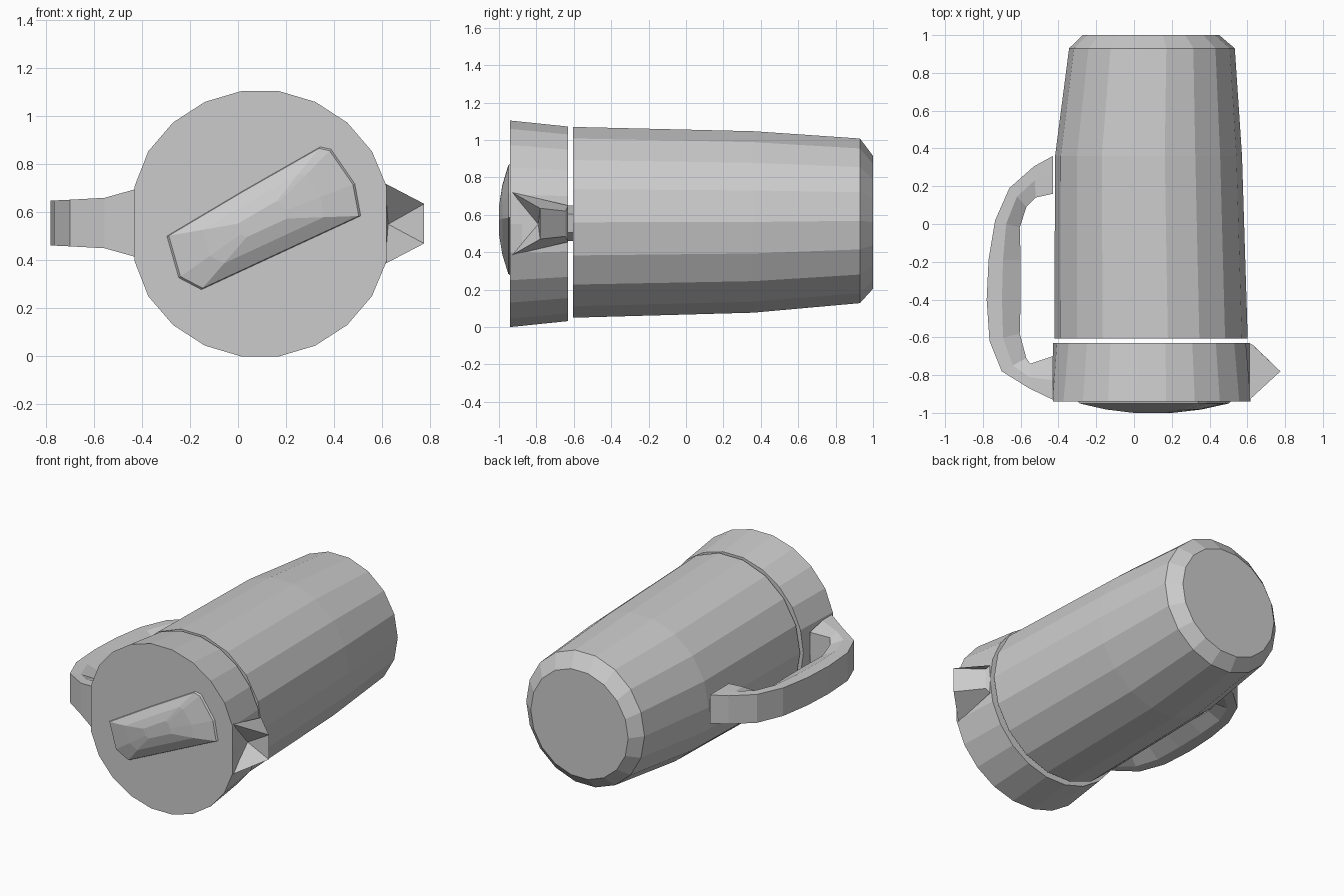
import bpy, bmesh
from math import cos, sin, pi

CX, CZ = 0.092, 0.555


def loft(name, rings, apex=None):
    """Skin a list of equal-length point rings and cap both ends."""
    bm = bmesh.new()
    vs = [[bm.verts.new(p) for p in r] for r in rings]
    n = len(vs[0])
    for a, b in zip(vs, vs[1:]):
        for i in range(n):
            j = (i + 1) % n
            bm.faces.new((a[i], a[j], b[j], b[i]))
    bm.faces.new(vs[0])
    if apex:
        tip = bm.verts.new(apex)
        for i in range(n):
            bm.faces.new((vs[-1][i], vs[-1][(i + 1) % n], tip))
    else:
        bm.faces.new(vs[-1])
    bmesh.ops.recalc_face_normals(bm, faces=bm.faces)
    me = bpy.data.meshes.new(name)
    bm.to_mesh(me)
    bm.free()
    ob = bpy.data.objects.new(name, me)
    bpy.context.collection.objects.link(ob)
    return ob


def ring(y, rx, rz, n, cx=CX, cz=CZ, lo=-9, hi=9):
    """Polygon round the y axis; x is clamped to make side flats."""
    pts = []
    for i in range(n):
        a = 2 * pi * (i + 0.5) / n
        x = cx + rx * sin(a) / cos(pi / n / 2)
        z = cz + rz * cos(a) / cos(pi / n)
        pts.append((min(max(x, lo), hi), y, z))
    return pts


# tapered body, chamfered at its base
loft("body", [ring(y, rx, rz, 18, cx, cz) for y, rx, rz, cx, cz in (
    (-0.605, 0.51, 0.51, 0.09, 0.56),
    (0.36, 0.493, 0.485, 0.077, 0.562),
    (0.93, 0.437, 0.44, 0.095, 0.568),
    (1.0, 0.36, 0.355, 0.09, 0.56))])

# lid collar with flats at the handle and spout
loft("lid", [ring(y, r, r, 22, CX, 0.552, -0.43, 0.618)
             for y, r in ((-0.63, 0.52), (-0.94, 0.552))])

# domed grip bar across the lid
outline = [(-0.30, 0.50), (-0.25, 0.325), (-0.155, 0.275), (0.515, 0.585),
           (0.49, 0.72), (0.39, 0.865), (0.345, 0.875), (0.02, 0.69)]
kx, kz = 0.10, 0.57
loft("lid_grip", [[(kx + (x - kx) * s, y, kz + (z - kz) * s) for x, z in outline]
                  for s, y in ((1, -0.935), (0.97, -0.95), (0.62, -0.982), (0.25, -1.0))])

# handle: outer point, inner point, outer and inner half widths
stations = [
    (-0.43, 0.36, -0.43, 0.16, 0.095, 0.095),
    (-0.53, 0.305, -0.52, 0.14, 0.095, 0.09),
    (-0.66, 0.19, -0.57, 0.09, 0.095, 0.06),
    (-0.735, 0.02, -0.605, -0.02, 0.094, 0.045),
    (-0.77, -0.19, -0.60, -0.19, 0.093, 0.045),
    (-0.78, -0.40, -0.60, -0.40, 0.093, 0.045),
    (-0.765, -0.62, -0.605, -0.58, 0.094, 0.045),
    (-0.70, -0.78, -0.57, -0.71, 0.097, 0.06),
    (-0.555, -0.87, -0.55, -0.74, 0.105, 0.09),
    (-0.43, -0.93, -0.43, -0.70, 0.14, 0.11)]
sections = []
for ox, oy, ix, iy, wo, wi in stations:
    mx, my = ox + (ix - ox) * 0.45, oy + (iy - oy) * 0.45
    half = [(ox, oy, wo), (mx, my, wo), (ix, iy, wi)]
    sections.append([(x, y, CZ + w) for x, y, w in half] +
                    [(x, y, CZ - w) for x, y, w in reversed(half)])
loft("handle", sections)

# pouring spout, hollow towards the front
back = [(0.612, -0.63, 0.65), (0.635, -0.645, 0.62),
        (0.635, -0.645, 0.485), (0.612, -0.63, 0.455)]
rim = [(0.612, -0.93, 0.72), (0.775, -0.78, 0.635),
       (0.775, -0.78, 0.47), (0.612, -0.93, 0.385)]
loft("spout", [back, rim], apex=(0.625, -0.79, 0.55))
